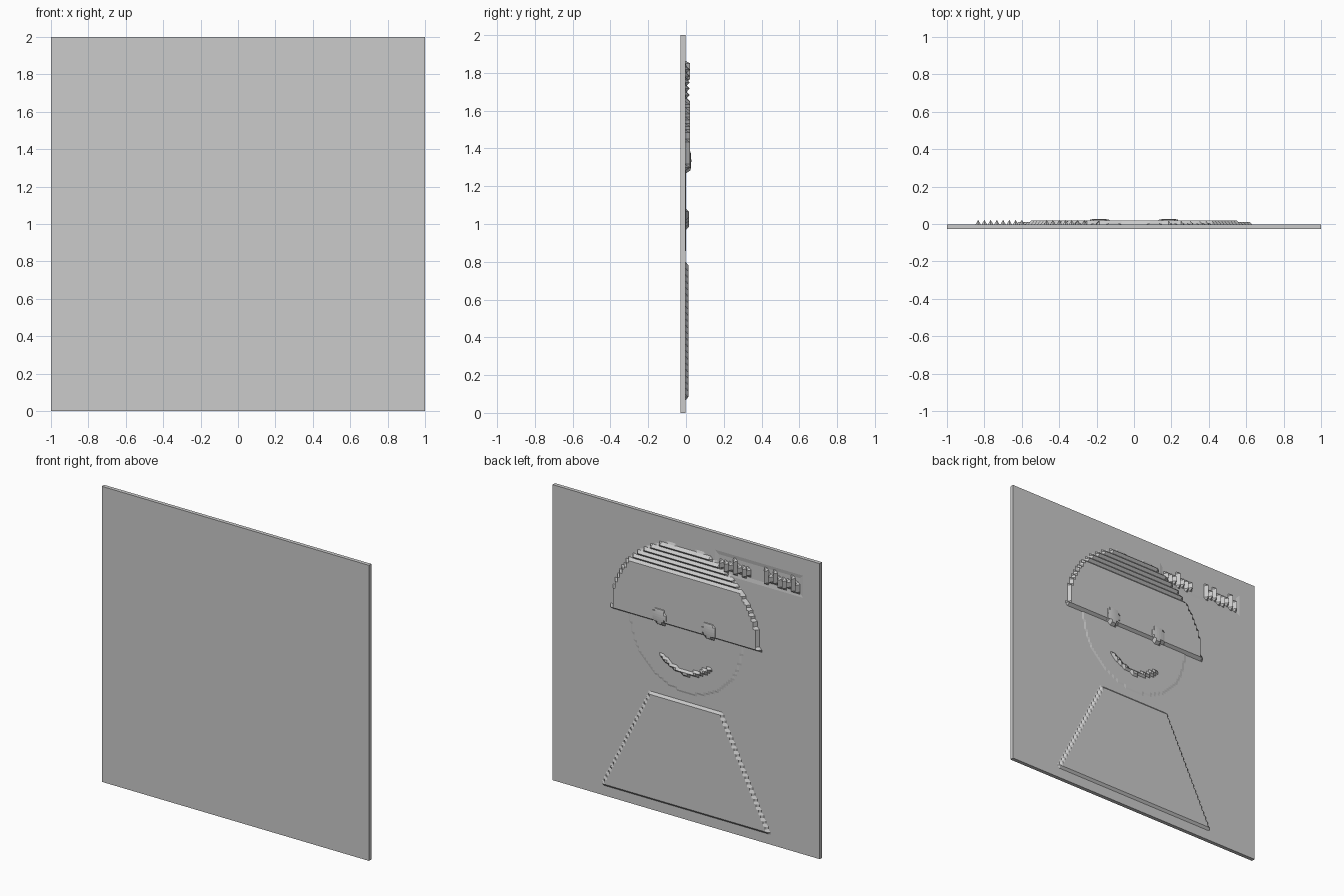
import bpy, bmesh, math, random

random.seed(4)
if "Cube" in bpy.data.objects:
    bpy.data.objects.remove(bpy.data.objects["Cube"])

CELL = 1 / 60      # relief sampling step
BACK = -0.002      # rear surface of the slab

grey = bpy.data.materials.new("plain grey")
grey.use_nodes = True
grey.diffuse_color = (0.6, 0.6, 0.6, 1)
grey.node_tree.nodes["Principled BSDF"].inputs["Base Color"].default_value = (0.6, 0.6, 0.6, 1)


def finish(name, bm):
    mesh = bpy.data.meshes.new(name)
    bm.to_mesh(mesh)
    bm.free()
    mesh.materials.append(grey)
    ob = bpy.data.objects.new(name, mesh)
    bpy.context.collection.objects.link(ob)
    return ob


def block(name, x0, x1, y0, y1, z0, z1, taper=0):
    """Box; taper draws in the -y face."""
    bm = bmesh.new()
    bmesh.ops.create_cube(bm, size=1)
    for v in bm.verts:
        inset = taper if v.co.y < 0 else 0
        v.co.x = x1 - inset if v.co.x > 0 else x0 + inset
        v.co.z = z1 - inset if v.co.z > 0 else z0 + inset
        v.co.y = y1 if v.co.y > 0 else y0
    return finish(name, bm)


def relief(name, x0, x1, z0, z1, height, base=BACK - 0.001):
    """Stepped relief on the rear of the slab; height(x, z) is 0 outside the shape."""
    bm = bmesh.new()
    cols = range(math.floor(x0 / CELL) - 1, math.ceil(x1 / CELL) + 2)
    rows = range(math.floor(z0 / CELL) - 1, math.ceil(z1 / CELL) + 2)
    h = {(i, j): height(i * CELL, j * CELL) for i in cols for j in rows}
    verts = {}

    def vert(k):
        if k not in verts:
            y = h[k] if h[k] else base
            verts[k] = bm.verts.new((k[0] * CELL, y, k[1] * CELL))
        return verts[k]

    for i in cols[:-1]:
        for j in rows[:-1]:
            keys = [(i, j), (i, j + 1), (i + 1, j + 1), (i + 1, j)]
            if any(h[k] for k in keys):
                bm.faces.new([vert(k) for k in keys])
    bmesh.ops.dissolve_limit(bm, angle_limit=0.005, verts=bm.verts, edges=bm.edges)
    bmesh.ops.triangulate(bm, faces=[f for f in bm.faces if len(f.verts) > 4])
    return finish(name, bm)


# Slab with a shallow recess behind the row of ticks
slab = block("slab", -1, 1, -0.028, BACK, 0, 2)
cutter = block("recess_cutter", -0.90, -0.19, BACK - 0.004, BACK + 0.004, 1.71, 1.91, 0.05)
cutter.hide_render = True
cut = slab.modifiers.new("recess", "BOOLEAN")
cut.operation = "DIFFERENCE"
cut.object = cutter
cut.solver = "EXACT"
bpy.context.view_layer.objects.active = slab
bpy.ops.object.modifier_apply(modifier=cut.name)
bpy.data.objects.remove(cutter)

# Faint round face
relief("face", -0.43, 0.43, 0.85, 1.71,
       lambda x, z: 0.001 if math.hypot(x, z - 1.28) < 0.42 else 0)


# Half-disc of hair with ridged crown
def hair(x, z):
    if z < 1.29 or math.hypot(x, z - 1.3) > 0.55:
        return 0
    if z > 1.82 and abs(x) < 0.07:
        return 0
    groove = z > 1.66 and round(z / CELL) % 2 == 0
    return 0.004 if groove else 0.02


relief("hair", -0.56, 0.56, 1.28, 1.86, hair)

# Eyes, slightly proud of the hair
for side, sx in (("left", 1), ("right", -1)):
    def eye(x, z, cx=0.185 * sx):
        d = math.hypot(x - cx, z - 1.335)
        return 0.028 - 0.006 * (d / 0.06) ** 2 if d < 0.06 else 0
    lo, hi = sorted((sx * 0.10, sx * 0.27))
    relief(side + "_eye", lo, hi, 1.26, 1.41, eye)


# Smiling mouth
def mouth(x, z):
    d = math.hypot(x, z - 1.23)
    return 0.015 if abs(d - 0.235) < 0.013 and z < 1.075 else 0


relief("mouth", -0.2, 0.2, 0.97, 1.09, mouth)


# Trapezoid torso
def torso(x, z):
    if not 0.08 < z < 0.795:
        return 0
    return 0.012 if abs(x) < 0.62 - 0.5 * (z - 0.08) else 0


relief("torso", -0.65, 0.65, 0.06, 0.82, torso)

# Two groups of plain raised ticks
spans = {}
for i in range(-50, -15, 2):
    if i * CELL < -0.57 or i * CELL > -0.5:
        spans[i] = (random.choice((1.76, 1.78)), random.choice((1.82, 1.83, 1.86)))


def tick(x, z):
    lo, hi = spans.get(round(x / CELL), (0, 0))
    return 0.022 if lo < z < hi else 0


relief("ticks", -0.84, -0.26, 1.75, 1.87, tick, BACK - 0.005)
